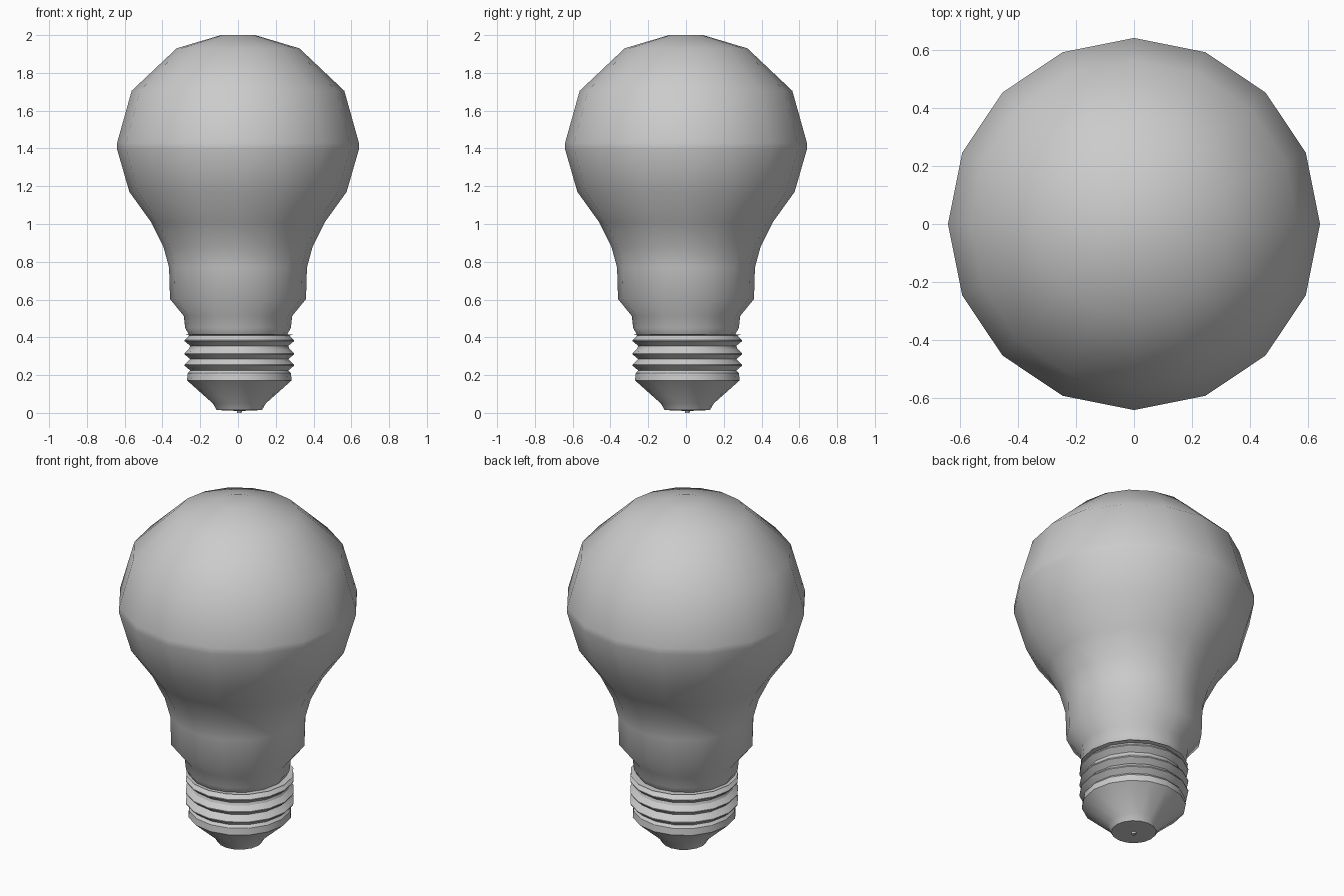
import bpy, bmesh
from math import cos, sin, tau, radians

if "Cube" in bpy.data.objects:
    bpy.data.objects.remove(bpy.data.objects["Cube"])


def lathe(name, profile, sides=16, centre=(0, 0), angle=30):
    """Revolve (radius, z) points around z; radius 0 makes a pole."""
    bm = bmesh.new()
    rings = []
    for r, z in profile:
        n = sides if r > 0 else 1
        rings.append([bm.verts.new((centre[0] + r * cos(tau * i / sides),
                                    centre[1] + r * sin(tau * i / sides), z))
                      for i in range(n)])
    for a, b in zip(rings, rings[1:]):
        for i in range(sides):
            j = (i + 1) % sides
            quad = [a[i % len(a)], a[j % len(a)], b[j % len(b)], b[i % len(b)]]
            bm.faces.new(list(dict.fromkeys(quad)))
    bmesh.ops.recalc_face_normals(bm, faces=bm.faces)
    mesh = bpy.data.meshes.new(name)
    bm.to_mesh(mesh)
    bm.free()
    obj = bpy.data.objects.new(name, mesh)
    bpy.context.collection.objects.link(obj)
    bpy.ops.object.select_all(action='DESELECT')
    obj.select_set(True)
    bpy.context.view_layer.objects.active = obj
    bpy.ops.object.shade_smooth_by_angle(angle=radians(angle))
    return obj


# Glass envelope with its stepped neck
lathe("glass_bulb", [
    (0, 2.0), (0.09, 2.0), (0.325, 1.93), (0.563, 1.705), (0.64, 1.43),
    (0.64, 1.395), (0.575, 1.17), (0.46, 1.01), (0.395, 0.88),
    (0.365, 0.77), (0.36, 0.603), (0.287, 0.513), (0.28, 0.45),
    (0.26, 0.415), (0, 0.415)], angle=60)

# Screw cap: three raised threads
offset = (0.007, 0.007)
threads = [(0, 0.415), (0.288, 0.415)]
for z in (0.38, 0.31, 0.25):
    threads += [(0.265, z + 0.03), (0.29, z + 0.005), (0.29, z), (0.26, z - 0.025)]
threads += [(0.273, 0.21), (0.277, 0.172), (0, 0.172)]
lathe("screw_cap", threads, centre=offset, angle=25)

# Tapered insulator below the threads
lathe("base_insulator", [
    (0, 0.172), (0.277, 0.172), (0.14, 0.05), (0.12, 0.015), (0, 0.01)],
    centre=offset)

# Small electrical contact
lathe("contact_point", [(0, 0.02), (0.015, 0.02), (0.012, 0.0), (0, 0.0)],
      centre=offset)
